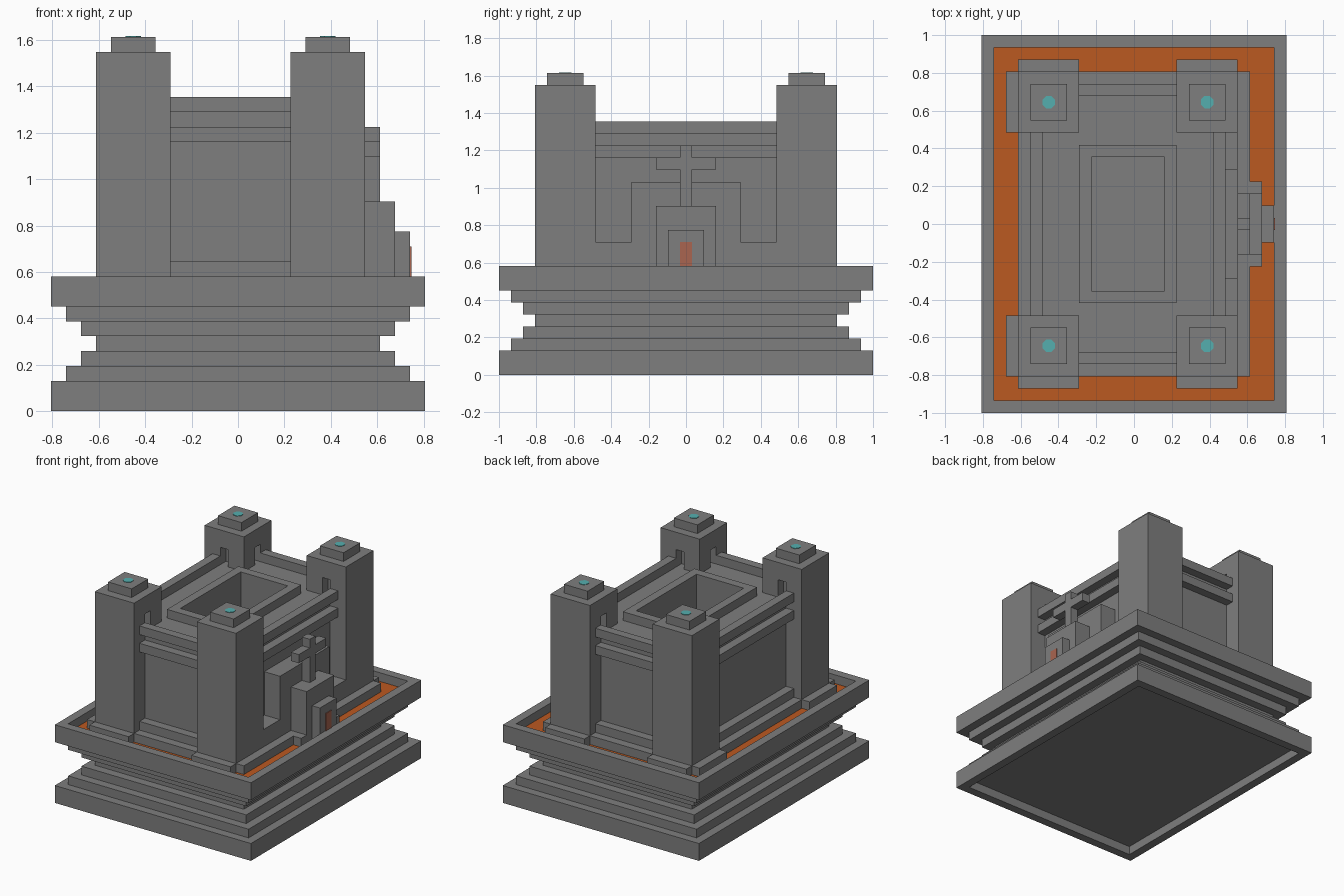
import bpy
import math

U = 2 / 31                      # one block
CX, CY = 12.5, 15.5             # plan centre in blocks
AX, AY = 24, 31                 # mirror sums for the keep

cube = bpy.data.objects.get("Cube")
if cube:
    bpy.data.objects.remove(cube, do_unlink=True)


def material(name, rgb):
    m = bpy.data.materials.new(name)
    m.use_nodes = True
    m.diffuse_color = (*rgb, 1)
    m.node_tree.nodes["Principled BSDF"].inputs["Base Color"].default_value = (*rgb, 1)
    return m


STONE = material("grey_stone", (0.21, 0.21, 0.21))
LAVA = material("orange_lava", (0.50, 0.10, 0.015))
TEAL = material("teal_beacon", (0.09, 0.43, 0.43))
EMBER = material("ember_red", (0.40, 0.13, 0.08))


def mesh_object(name, verts, faces, mat):
    me = bpy.data.meshes.new(name)
    me.from_pydata([((x - CX) * U, (y - CY) * U, z * U) for x, y, z in verts], [], faces)
    me.materials.append(mat)
    ob = bpy.data.objects.new(name, me)
    bpy.context.scene.collection.objects.link(ob)
    return ob


def corners(x, y, z):
    (x0, x1), (y0, y1) = sorted(x), sorted(y)
    return [(x0, y0, z), (x1, y0, z), (x1, y1, z), (x0, y1, z)]


def box(name, x, y, z, mat=STONE):
    faces = [(3, 2, 1, 0), (4, 5, 6, 7)]
    faces += [(i, (i + 1) % 4, (i + 1) % 4 + 4, i + 4) for i in range(4)]
    return mesh_object(name, corners(x, y, z[0]) + corners(x, y, z[1]), faces, mat)


def ring(name, x, y, z, wx, wy=None):
    """Rectangular frame, wx and wy blocks thick."""
    wy = wy or wx
    xi, yi = (x[0] + wx, x[1] - wx), (y[0] + wy, y[1] - wy)
    verts = []
    for rx, ry in ((x, y), (xi, yi)):
        for h in z:
            verts += corners(rx, ry, h)
    faces = []
    for i in range(4):
        j = (i + 1) % 4
        faces += [(i, j, j + 4, i + 4), (j + 8, i + 8, i + 12, j + 12),
                  (i + 4, j + 4, j + 12, i + 12), (j, i, i + 8, j + 8)]
    return mesh_object(name, verts, faces, STONE)


def inset(n):
    return (n, 25 - n), (n, 31 - n)


def carve(ob, x, y, z):
    cutter = box("cutter", x, y, z)
    mod = ob.modifiers.new("doorway", "BOOLEAN")
    mod.operation, mod.solver, mod.object = "DIFFERENCE", "EXACT", cutter
    bpy.context.view_layer.objects.active = ob
    bpy.ops.object.modifier_apply(modifier=mod.name)
    bpy.data.objects.remove(cutter, do_unlink=True)


# Stepped pedestal with a hollow underside
ring("pedestal_foot", *inset(0), (0, 2), 1)
box("pedestal_floor", *inset(1), (1, 2))
for level, n in enumerate((1, 2, 3, 2, 1)):
    box(f"pedestal_step_{level + 1}", *inset(n), (level + 2, level + 3))

# Moat
ring("moat_rim", *inset(0), (7, 9), 1)
box("moat_lava", *inset(1), (7, 8), LAVA)

# Keep with open central shaft
box("keep_plinth", (3, 22), (3, 28), (8, 9))
ring("keep_ledge", (4, 20), (4, 27), (9, 10), 2)
ring("keep_wall", (5, 19), (5, 26), (9, 20), 4, 5)
box("shaft_floor", (9, 15), (10, 21), (9, 10))
ring("keep_cornice", (4, 20), (4, 27), (18, 19), 2)
ring("roof_parapet", (4, 20), (4, 27), (20, 21), 1)
ring("shaft_curb", (8, 16), (9, 22), (20, 21), 1)

# Corner towers
for right in (False, True):
    for back in (False, True):
        tag = ("left" if right else "right") + ("_back" if back else "_front")

        def fx(*v):
            return [AX - a if right else a for a in v]

        def fy(*v):
            return [AY - a if back else a for a in v]

        tower = box("tower_" + tag, fx(3, 8), fy(3, 8), (9, 24))
        carve(tower, fx(5, 6), fy(7, 9), (20, 22))
        carve(tower, fx(7, 9), fy(5, 6), (20, 22))
        box("tower_cap_" + tag, fx(4, 7), fy(4, 7), (24, 25))
        box("tower_foot_y_" + tag, fx(3, 8), fy(2, 4), (8, 9))
        if not right:
            box("tower_foot_x_" + tag, fx(2, 4), fy(3, 8), (8, 9))

        # Beacon disc on the cap
        bx, by = fx(5.5)[0], fy(5.5)[0]
        n = 8
        disc = [(bx + 0.55 * math.cos((i + 0.5) * math.tau / n),
                 by + 0.55 * math.sin((i + 0.5) * math.tau / n), h)
                for h in (25, 25.05) for i in range(n)]
        sides = [(i, (i + 1) % n, (i + 1) % n + n, i + n) for i in range(n)]
        mesh_object("beacon_" + tag, disc,
                    sides + [tuple(range(n, 2 * n)), tuple(reversed(range(n)))], TEAL)

# Entrance side
box("entrance_sill", (19, 21), (8, 23), (9, 11))
box("entrance_block", (19, 21), (11, 20), (11, 16))
box("entrance_foot", (22, 23), (12, 19), (8, 9))
box("shrine_body", (21, 23), (13, 18), (9, 14))
box("shrine_step", (23, 24), (14, 17), (8, 12))
box("shrine_window", (24, 24.08), (15, 16), (9, 11), EMBER)
box("cross_stem", (21, 22), (15, 16), (14, 19))
for name, y in (("cross_arm_front", (13, 15)), ("cross_arm_back", (16, 18))):
    box(name, (21, 22), y, (17, 18))
